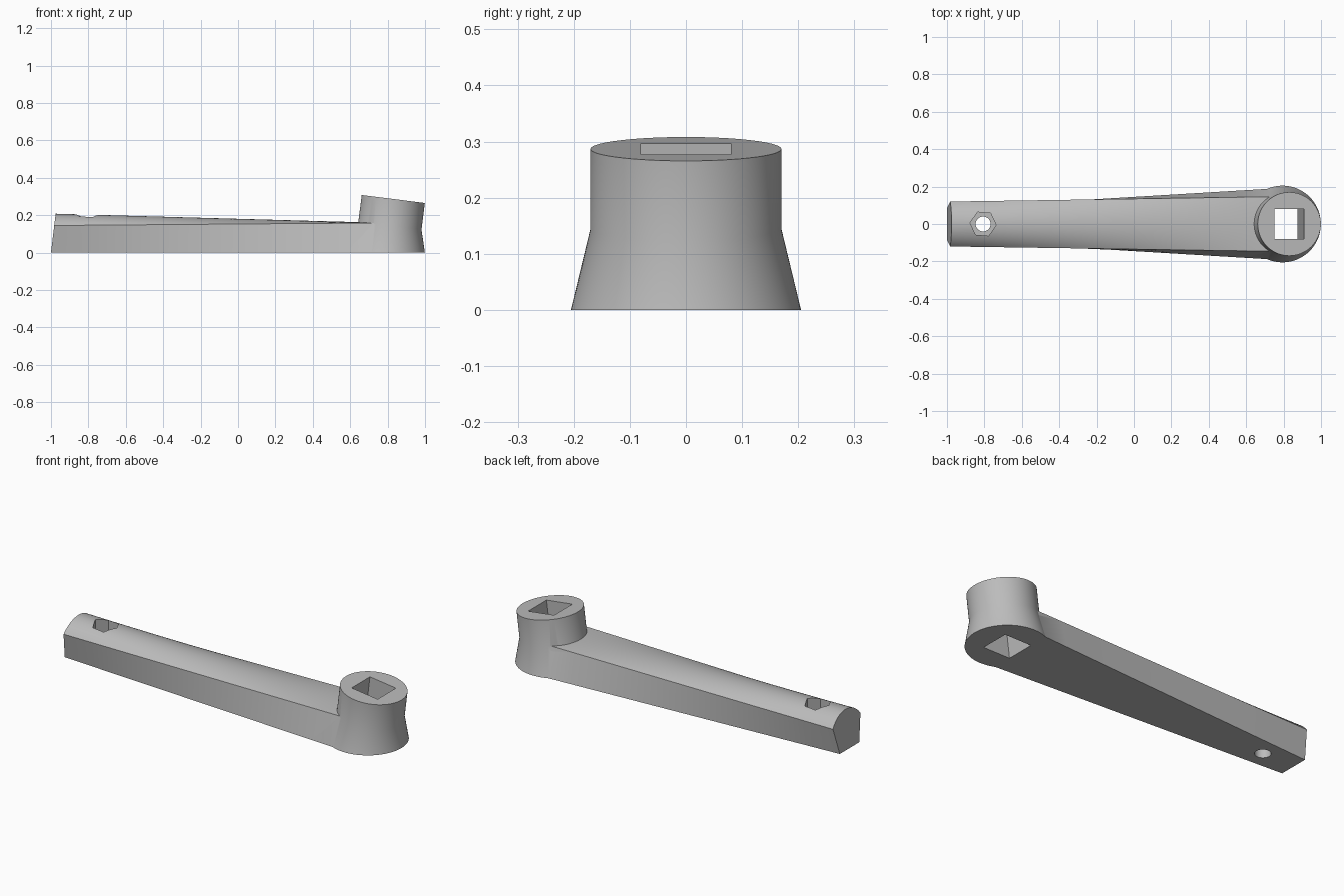
import bpy, bmesh, math
from mathutils import Vector, Matrix

cube = bpy.data.objects.get("Cube")
if cube:
    bpy.data.objects.remove(cube, do_unlink=True)

grey = bpy.data.materials.new("plain grey")
grey.use_nodes = True
GREY = (0.5, 0.5, 0.5, 1)
grey.diffuse_color = GREY
grey.node_tree.nodes["Principled BSDF"].inputs["Base Color"].default_value = GREY

TILT = math.radians(7.2)
BASE = Vector((0.794, 0, 0))
AXIS = Vector((math.sin(TILT), 0, math.cos(TILT)))


def loft(name, rings):
    """Closed solid through rings with equal point counts."""
    bm = bmesh.new()
    loops = [[bm.verts.new(p) for p in ring] for ring in rings]
    n = len(loops[0])
    for a, b in zip(loops, loops[1:]):
        for i in range(n):
            j = (i + 1) % n
            bm.faces.new((a[i], a[j], b[j], b[i]))
    bm.faces.new(loops[0][::-1])
    bm.faces.new(loops[-1])
    bmesh.ops.recalc_face_normals(bm, faces=bm.faces)
    mesh = bpy.data.meshes.new(name)
    bm.to_mesh(mesh)
    bm.free()
    mesh.materials.append(grey)
    obj = bpy.data.objects.new(name, mesh)
    bpy.context.collection.objects.link(obj)
    return obj


def ring(centre, radius, sides, tilt=0.0, turn=0.0):
    rot = Matrix.Rotation(tilt, 3, 'Y')
    angles = [turn + math.tau * i / sides for i in range(sides)]
    return [centre + rot @ Vector((radius * math.cos(a), radius * math.sin(a), 0))
            for a in angles]


def combine(target, tool, operation):
    """Apply a boolean and discard the tool."""
    tool.hide_render = True
    mod = target.modifiers.new(operation, 'BOOLEAN')
    mod.operation = operation
    mod.solver = 'EXACT'
    mod.object = tool
    bpy.context.view_layer.objects.active = target
    bpy.ops.object.modifier_apply(modifier=mod.name)
    bpy.data.objects.remove(tool, do_unlink=True)


# Arm: flat bottom, leaning sides, crowned top that flattens toward the head
def arm_section(t):
    bottom = 0.085 + 0.105 * t
    half = 0.12 + 0.026 * t
    edge = 0.145 + 0.014 * t
    crown = 0.062 * (1 - t) + 0.001
    radius = (half ** 2 + crown ** 2) / (2 * crown)
    pts = [(-bottom, 0), (bottom, 0)]
    steps = 20
    for i in range(steps + 1):
        y = half * (1 - 2 * i / steps)
        pts.append((y, edge + crown - radius + math.sqrt(radius ** 2 - y ** 2)))
    # the free end leans slightly back
    return [Vector((-1 + 1.75 * t + 0.12 * z * (1 - t), y, z)) for y, z in pts]


crank = loft("crank_arm", [arm_section(i / 10) for i in range(11)])

# Head: leaning cylinder with a flared foot
head = loft("head", [
    ring(BASE, 0.205, 96),
    ring(BASE + AXIS * 0.146, 0.17, 96, TILT),
    ring(BASE + AXIS * 0.289, 0.17, 96, TILT),
])
combine(crank, head, 'UNION')

# Square drive socket along the head axis
socket = loft("square_socket", [
    ring(BASE + AXIS * d, 0.08 * math.sqrt(2), 4, TILT, math.pi / 4) for d in (-0.1, 0.4)
])
combine(crank, socket, 'DIFFERENCE')

# Bolt hole and hexagonal nut pocket near the free end
bolt = loft("bolt_hole", [ring(Vector((-0.807, 0, z)), 0.04, 32) for z in (-0.1, 0.3)])
combine(crank, bolt, 'DIFFERENCE')
nut = loft("nut_pocket", [ring(Vector((-0.807, 0, z)), 0.07, 6, 0, math.radians(-5))
                          for z in (0.1, 0.3)])
combine(crank, nut, 'DIFFERENCE')

bpy.ops.object.select_all(action='DESELECT')
crank.select_set(True)
bpy.context.view_layer.objects.active = crank
bpy.ops.object.shade_smooth_by_angle(angle=math.radians(25))
